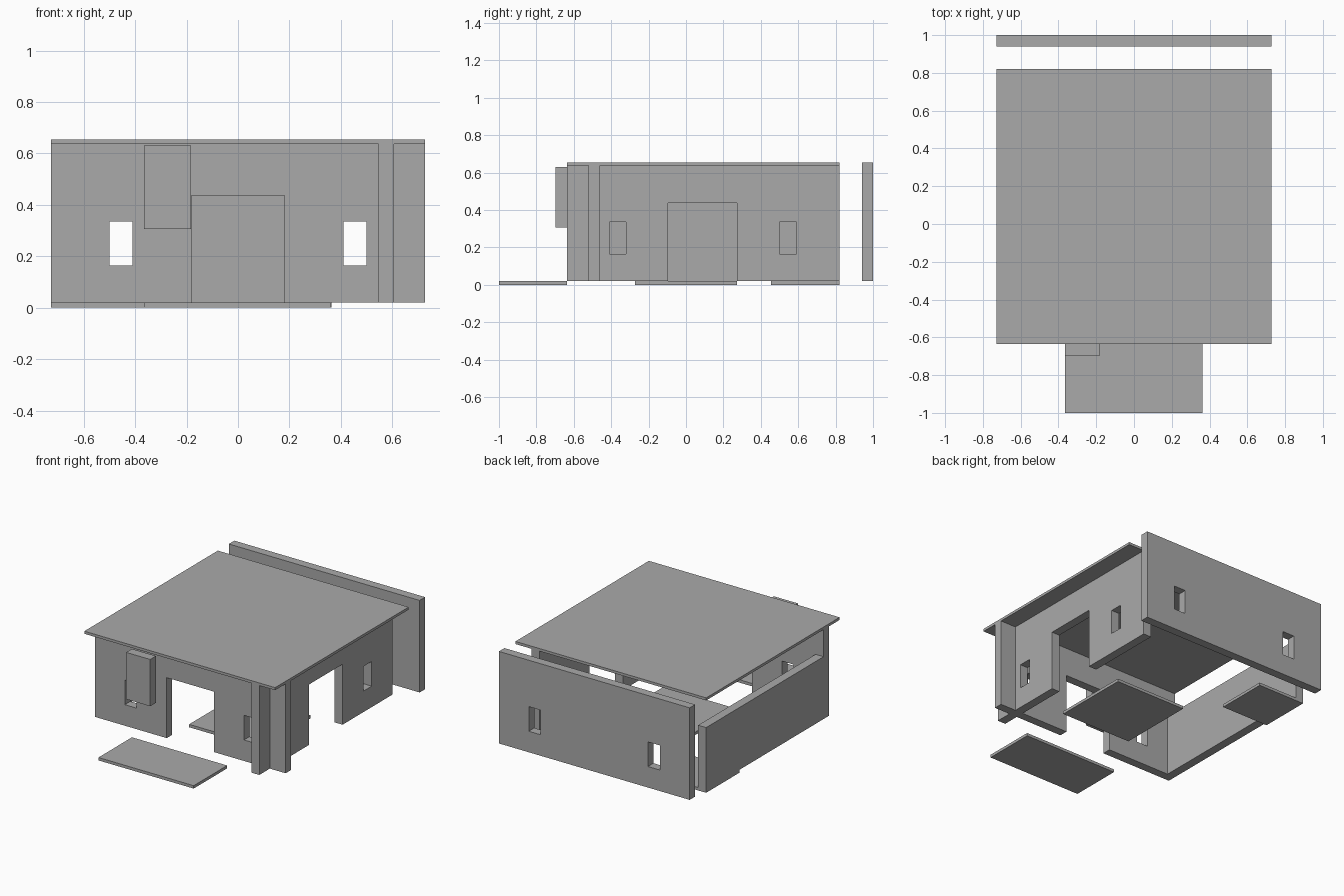
import bpy
import bmesh

if "Cube" in bpy.data.objects:
    bpy.data.objects.remove(bpy.data.objects["Cube"], do_unlink=True)

# One plain grey for the whole building
grey = bpy.data.materials.new("plain grey")
grey.use_nodes = True
COLOUR = (0.4, 0.4, 0.4, 1)
grey.diffuse_color = COLOUR
grey.node_tree.nodes["Principled BSDF"].inputs["Base Color"].default_value = COLOUR


def add_object(name, bm):
    mesh = bpy.data.meshes.new(name)
    bm.to_mesh(mesh)
    bm.free()
    mesh.materials.append(grey)
    obj = bpy.data.objects.new(name, mesh)
    bpy.context.collection.objects.link(obj)
    return obj


def box(name, x, y, z):
    """Box from (low, high) ranges on each axis."""
    bm = bmesh.new()
    bmesh.ops.create_cube(bm, size=1)
    for v in bm.verts:
        v.co = [r[0] if c < 0 else r[1] for c, r in zip(v.co, (x, y, z))]
    return add_object(name, bm)


def wall(name, axis, span, depth, height, holes=()):
    """Upright wall along 'x' or 'y', with (low, high, bottom, top) openings."""
    def ranges(along, across):
        return (along, across) if axis == "x" else (across, along)

    obj = box(name, *ranges(span, depth), height)
    for i, (a, b, low, top) in enumerate(holes):
        through = (depth[0] - 0.05, depth[1] + 0.05)
        cutter = box(f"{name}_cutter_{i}", *ranges((a, b), through), (low, top))
        cutter.hide_render = True
        cutter.hide_viewport = True
        cutter.display_type = "WIRE"
        mod = obj.modifiers.new("opening", "BOOLEAN")
        mod.operation = "DIFFERENCE"
        mod.solver = "EXACT"
        mod.object = cutter
    # Bake the openings, then drop the cutters
    if holes:
        bpy.context.view_layer.update()
        graph = bpy.context.evaluated_depsgraph_get()
        obj.data = bpy.data.meshes.new_from_object(obj.evaluated_get(graph))
        for mod in list(obj.modifiers):
            bpy.data.objects.remove(mod.object, do_unlink=True)
            obj.modifiers.remove(mod)
    return obj


HALF = 0.728
FLOOR, CEILING, TOP = 0.02, 0.637, 0.655
FRONT, BACK = -0.635, 0.82
SILL, LINTEL, DOOR_TOP = 0.165, 0.335, 0.437


def window(a, b):
    return (a, b, SILL, LINTEL)


def door(a, b):
    return (a, b, FLOOR - 0.05, DOOR_TOP)


side_windows = [window(-0.5, -0.41), window(0.41, 0.5)]

# Walls
wall("front_wall", "x", (-HALF, HALF), (-0.52, -0.46), (FLOOR, CEILING),
     side_windows + [door(-0.18, 0.18)])
wall("left_wall", "y", (FRONT, BACK), (0.546, 0.607), (FLOOR, CEILING),
     [window(-0.41, -0.32), window(0.5, 0.59), door(-0.095, 0.273)])
wall("right_low_wall", "y", (-0.46, BACK), (-HALF, -0.667), (FLOOR, 0.45))
wall("back_wall", "x", (-HALF, HALF), (0.94, 1.0), (FLOOR, TOP), side_windows)

# Roof and hanging sign board
box("roof", (-HALF, HALF), (FRONT, BACK), (CEILING, TOP))
box("sign_board", (-0.365, -0.182), (-0.698, FRONT), (0.307, 0.63))

# Floor slabs
for name, x, y in (("front_step", (-0.365, 0.362), (-1.0, FRONT)),
                   ("middle_slab", (-0.182, 0.364), (-0.273, 0.273)),
                   ("corner_slab", (-HALF, -0.365), (0.455, BACK))):
    box(name, x, y, (0, FLOOR))
